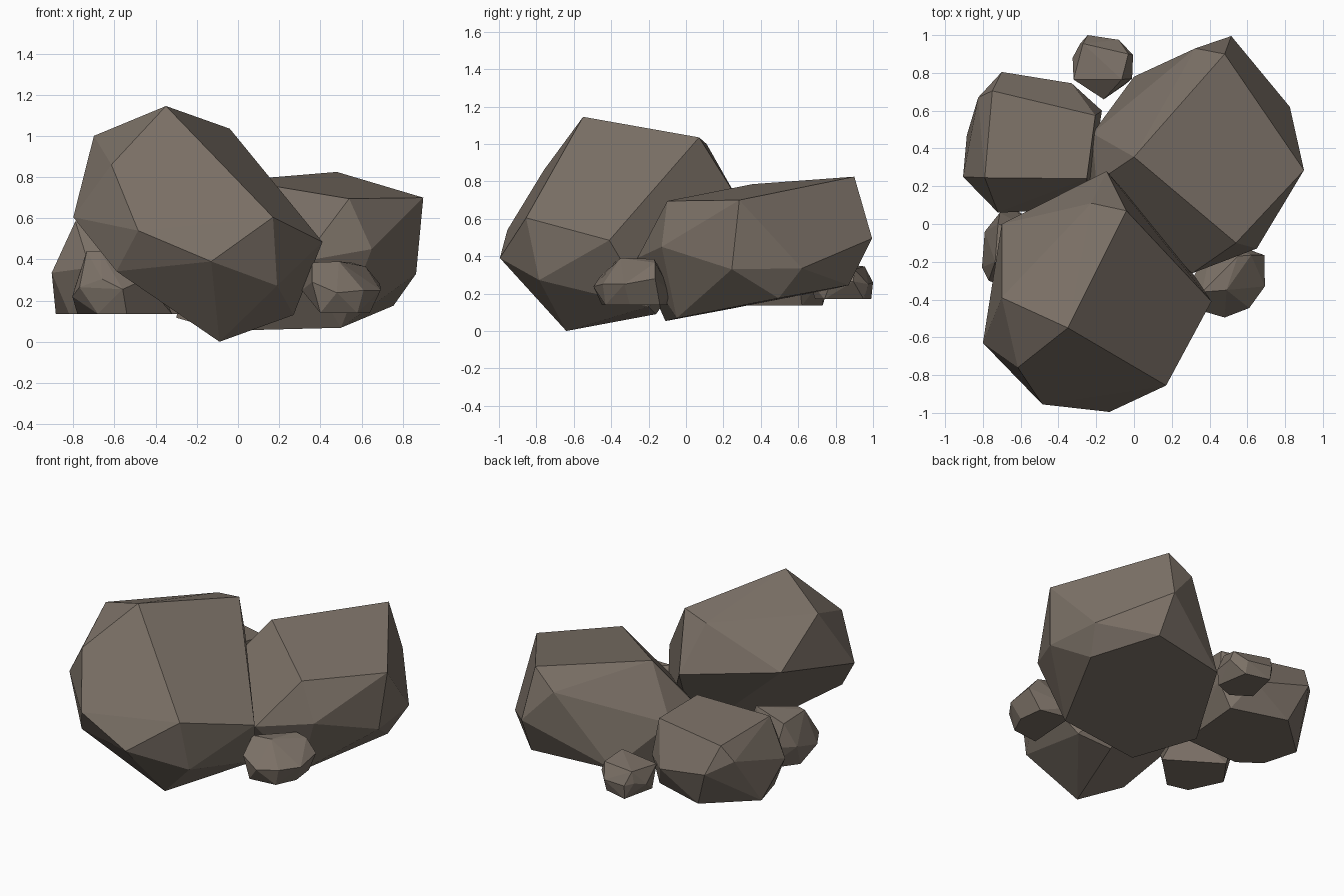
import bpy, bmesh, math

# Shared brown stone material
stone = bpy.data.materials.new("stone")
stone.diffuse_color = (0.20, 0.165, 0.135, 1)


def rock(name, corners):
    """Faceted convex boulder wrapped around a few corner points."""
    bm = bmesh.new()
    for p in corners:
        bm.verts.new(p)
    res = bmesh.ops.convex_hull(bm, input=bm.verts[:])
    loose = {g for g in res["geom_interior"] + res["geom_unused"]
             if isinstance(g, bmesh.types.BMVert)}
    bmesh.ops.delete(bm, geom=list(loose), context='VERTS')
    # merge nearly coplanar triangles into broad facets
    bmesh.ops.dissolve_limit(bm, angle_limit=math.radians(5),
                             verts=bm.verts[:], edges=bm.edges[:])
    bmesh.ops.recalc_face_normals(bm, faces=bm.faces[:])
    me = bpy.data.meshes.new(name)
    bm.to_mesh(me)
    bm.free()
    me.materials.append(stone)
    ob = bpy.data.objects.new(name, me)
    bpy.context.collection.objects.link(ob)
    return ob


def ring(z, *xy):
    """Corner points that share one height."""
    return [(x, y, z) for x, y in xy]


# Tall leaning boulder at the front left
rock("tall_boulder", [
    (-.35, -.55, 1.145), (-.04, .07, 1.035), (-.225, .11, 1.0),
    (-.70, -.39, 1.0), (-.615, -.76, .86), (-.80, -.63, .605),
    (-.485, -.955, .54), (-.13, -.995, .39), (.17, -.855, .605),
    (.41, -.41, .485), (.19, -.785, .272), (-.145, .28, .70),
    (-.70, 0, .755), (-.59, -.80, .342), (-.09, -.64, 0),
    (.27, -.20, .13), (.05, -.16, .09)])

# Broad boulder at the back right
rock("broad_boulder", [
    (.48, .90, .825), (.90, .285, .70), (.54, -.10, .695), (0, .355, .785),
    (.865, .245, .33), (.825, .62, .335), (.31, -.26, .39), (.65, -.13, .45),
    (.515, .995, .495), (.325, .93, .705), (-.22, .48, .47), (-.20, .22, .52),
    (.755, .495, .175), (.53, .87, .245), (0, .78, .224),
    (-.30, .23, .117), (-.08, -.11, .053), (.50, -.05, .068)])

# Medium rock at the back left
rock("medium_rock", [
    (-.205, .575, .54), (-.75, .705, .55), (-.79, .245, .585), (-.25, .24, .58),
    (-.17, .60, .30), (-.33, .745, .30), (-.70, .805, .38), (-.825, .67, .45),
    (-.905, .25, .335), (-.72, .06, .36), (-.25, .08, .33)]
    + ring(.135, (-.885, .47), (-.60, .73), (-.24, .62), (-.68, .14),
           (-.82, .24), (-.28, .16)))

# Small pebble at the back
rock("back_pebble", [
    (-.27, .955, .345), (-.03, .90, .33), (-.065, .765, .37), (-.32, .765, .34),
    (-.245, 1.0, .26), (-.08, .975, .25), (-.005, .895, .265), (-.01, .77, .25),
    (-.16, .66, .27), (-.325, .88, .25), (-.285, .955, .27)]
    + ring(.17, (-.24, .99), (-.08, .95), (-.045, .74), (-.17, .69), (-.29, .77)))

# Small pebble on the right
rock("right_pebble", [
    (.36, -.36, .385), (.49, -.35, .39), (.62, -.165, .365), (.55, -.17, .385),
    (.63, -.345, .29), (.69, -.165, .28), (.693, -.33, .25), (.61, -.445, .25),
    (.48, -.495, .238), (.36, -.46, .29), (.31, -.29, .25), (.42, -.07, .20)]
    + ring(.14, (.40, -.45), (.58, -.43), (.64, -.30), (.62, -.14), (.42, -.10)))

# Small pebble on the left, tucked under the tall boulder
rock("left_pebble", [
    (-.735, -.20, .44), (-.67, -.22, .44), (-.72, 0, .42), (-.46, -.08, .44),
    (-.77, -.30, .265), (-.66, -.34, .305), (-.56, -.38, .255),
    (-.46, -.30, .30), (-.805, -.23, .22), (-.79, -.04, .27), (-.71, .06, .28)]
    + ring(.135, (-.78, -.09), (-.68, -.30), (-.54, -.335), (-.32, -.12),
           (-.65, .09)))
